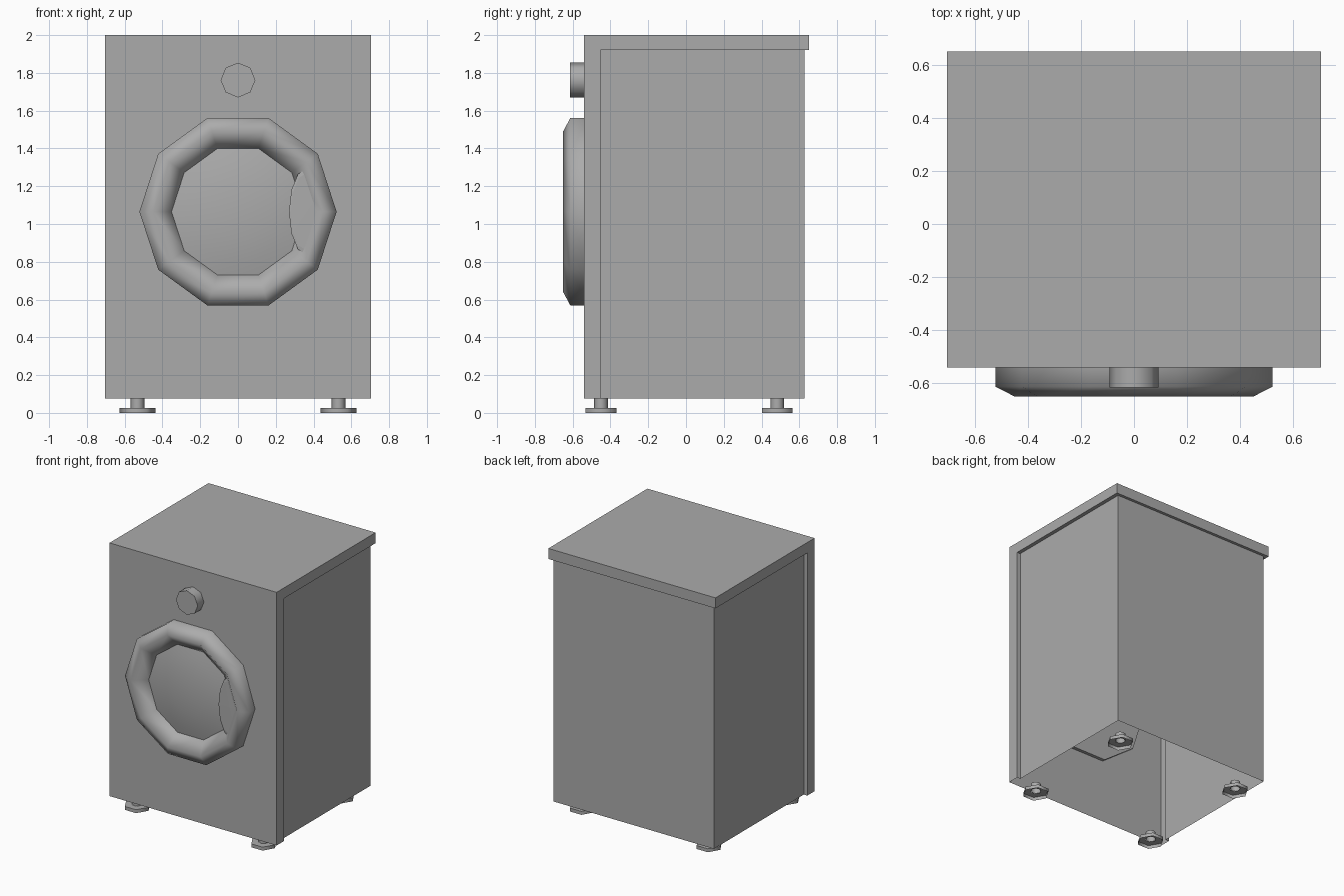
import bpy, bmesh, math
from mathutils import Matrix, Vector

cube = bpy.data.objects.get("Cube")
if cube:
    bpy.data.objects.remove(cube, do_unlink=True)

GREY = (0.41, 0.41, 0.41, 1)
grey = bpy.data.materials.new("mid_grey")
grey.use_nodes = True
grey.diffuse_color = GREY
grey.node_tree.nodes["Principled BSDF"].inputs["Base Color"].default_value = GREY


def finish(name, bm, smooth_angle=None):
    mesh = bpy.data.meshes.new(name)
    bm.to_mesh(mesh)
    bm.free()
    obj = bpy.data.objects.new(name, mesh)
    bpy.context.collection.objects.link(obj)
    mesh.materials.append(grey)
    if smooth_angle:
        bpy.ops.object.select_all(action='DESELECT')
        obj.select_set(True)
        bpy.context.view_layer.objects.active = obj
        bpy.ops.object.shade_smooth_by_angle(angle=math.radians(smooth_angle))
    return obj


def lathe(name, profile, sides, centre, facing_front=True, smooth_angle=None):
    """Revolve (radius, depth) points round the y axis, or round z for feet."""
    bm = bmesh.new()
    rings = []
    for i in range(sides):
        a = math.tau * i / sides
        ring = []
        for r, d in profile:
            u, v = r * math.cos(a), r * math.sin(a)
            co = Vector((u, d, v)) if facing_front else Vector((u, v, d))
            ring.append(bm.verts.new(co + Vector(centre)))
        rings.append(ring)
    for i in range(sides):
        a, b = rings[i], rings[(i + 1) % sides]
        for j in range(len(profile) - 1):
            bm.faces.new((a[j], b[j], b[j + 1], a[j + 1]))
    bmesh.ops.remove_doubles(bm, verts=bm.verts, dist=1e-5)
    bmesh.ops.recalc_face_normals(bm, faces=bm.faces)
    return finish(name, bm, smooth_angle)


# Cabinet: bottomless shell with a wider front panel and an overhanging lid
FRONT, STEP, BACK, LID_BACK = -0.54, -0.453, 0.628, 0.65
WIDE, BODY = 0.703, 0.674
LOW, LID, TOP = 0.075, 1.92, 2.0
half = [(WIDE, FRONT), (WIDE, STEP), (BODY, STEP), (BODY, BACK)]
outline = half + [(-x, y) for x, y in reversed(half)]
bm = bmesh.new()
low = [bm.verts.new((x, y, LOW)) for x, y in outline]
high = [bm.verts.new((x, y, LID)) for x, y in outline]
for i in range(len(outline)):
    j = (i + 1) % len(outline)
    bm.faces.new((low[i], low[j], high[j], high[i]))
corner_r = bm.verts.new((WIDE, LID_BACK, LID))
corner_l = bm.verts.new((-WIDE, LID_BACK, LID))
# Underside of the lid overhang, then lid edges and top
bm.faces.new((high[1], high[2], high[3], corner_r))
bm.faces.new((high[3], high[4], corner_l, corner_r))
bm.faces.new((high[4], high[5], high[6], corner_l))
rim = [high[0], high[1], corner_r, corner_l, high[6], high[7]]
lid = [bm.verts.new((v.co.x, v.co.y, TOP)) for v in rim]
for i in range(len(rim)):
    j = (i + 1) % len(rim)
    bm.faces.new((rim[i], rim[j], lid[j], lid[i]))
bm.faces.new(lid)
bmesh.ops.recalc_face_normals(bm, faces=bm.faces)
finish("cabinet", bm)

# Door: ten-sided ring with a flat back, and a shallow domed window
door = (0, 0, 1.065)
ring = [(0, -0.515), (0.522, -0.515), (0.522, -0.612),
        (0.448, -0.65), (0.352, -0.572), (0.352, -0.515)]
lathe("door_ring", ring, 10, door, smooth_angle=70)
dome = [(0, -0.608), (0.15, -0.602), (0.28, -0.586), (0.354, -0.57)]
lathe("door_window", dome, 10, door, smooth_angle=60)

# Door handle: slim oval plate tucked into the ring
handle = lathe("door_handle", [(0, -0.624), (0.9, -0.622), (1, -0.619), (1, -0.57)], 12, (0, 0, 0))
handle.data.transform(Matrix.Translation((0.365, 0, 1.065)) @ Matrix.Diagonal((0.095, 1, 0.23, 1)))

# Control knob
lathe("control_knob", [(0, -0.615), (0.092, -0.615), (0.092, -0.53)], 8,
      (0, 0, 1.762), smooth_angle=50)

# Feet: hollow hexagonal pad with a short round stem
pad = [(0.0945, 0), (0.0945, 0.026), (0.038, 0.026)]
stem = [(0.036, 0.026), (0.036, 0.08), (0, 0.08)]
for side, x in (("left", 0.532), ("right", -0.532)):
    for end, y in (("front", -0.45), ("back", 0.483)):
        lathe(f"{end}_{side}_foot_pad", pad, 6, (x, y, 0), facing_front=False, smooth_angle=70)
        lathe(f"{end}_{side}_foot_stem", stem, 8, (x, y, 0), facing_front=False, smooth_angle=50)
